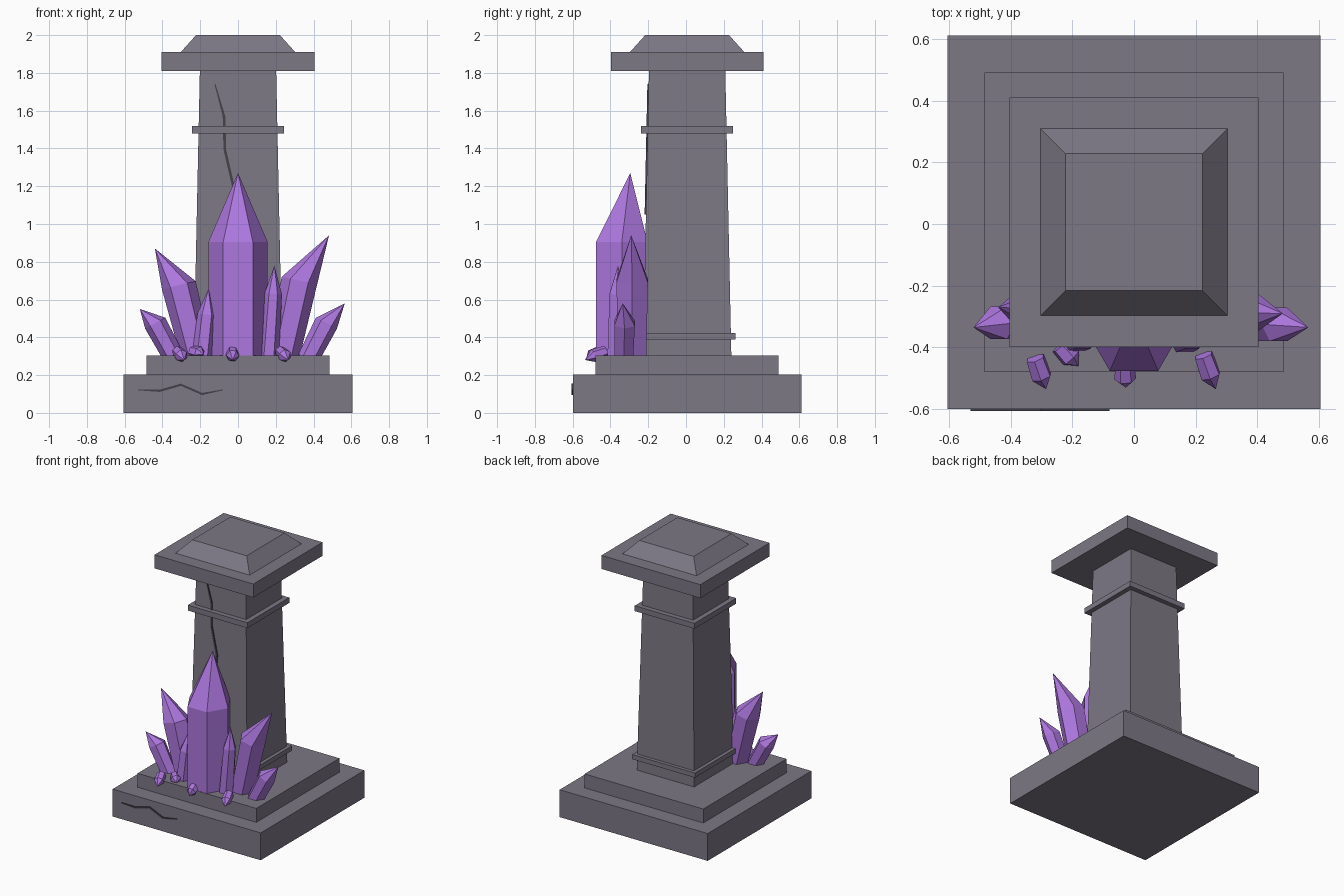
import bpy, bmesh
from math import cos, sin, pi
from mathutils import Vector

if "Cube" in bpy.data.objects:
    bpy.data.objects.remove(bpy.data.objects["Cube"])

CY = 0.006  # stone centre line in y


def material(name, rgb):
    m = bpy.data.materials.new(name)
    m.diffuse_color = (*rgb, 1)
    m.use_nodes = True
    m.node_tree.nodes["Principled BSDF"].inputs["Base Color"].default_value = m.diffuse_color
    return m


STONE = material("grey stone", (0.205, 0.188, 0.235))
DARK = material("dark crack", (0.06, 0.055, 0.07))
PURPLE = material("purple crystal", (0.42, 0.185, 0.74))


def finish(bm, name, mat):
    bmesh.ops.recalc_face_normals(bm, faces=bm.faces)
    me = bpy.data.meshes.new(name)
    bm.to_mesh(me)
    bm.free()
    me.materials.append(mat)
    ob = bpy.data.objects.new(name, me)
    bpy.context.collection.objects.link(ob)
    return ob


def bridge(bm, a, b):
    n = len(a)
    for i in range(n):
        bm.faces.new((a[i], a[(i + 1) % n], b[(i + 1) % n], b[i]))


def block(name, z0, z1, half0, half1=None):
    """Square block, tapered when half1 is given."""
    bm = bmesh.new()
    rings = []
    for z, h in ((z0, half0), (z1, half1 or half0)):
        rings.append([bm.verts.new((sx * h, CY + sy * h, z))
                      for sx, sy in ((-1, -1), (1, -1), (1, 1), (-1, 1))])
        bm.faces.new(rings[-1])
    bridge(bm, *rings)
    finish(bm, name, STONE)


def crystal(name, base, shoulder, tip, r, taper=0.9):
    """Six-sided prism from base to shoulder, closed by a leaning point."""
    base, shoulder = Vector(base), Vector(shoulder)
    rot = Vector((0, 0, 1)).rotation_difference(shoulder - base)
    bm = bmesh.new()
    rings = []
    for c, rad in ((base, r * taper), (shoulder, r)):
        rings.append([bm.verts.new(c + rot @ Vector((rad * cos(i * pi / 3), rad * sin(i * pi / 3), 0)))
                      for i in range(6)])
    bridge(bm, *rings)
    bm.faces.new(rings[0])
    top = bm.verts.new(tip)
    for i in range(6):
        bm.faces.new((rings[1][i], rings[1][(i + 1) % 6], top))
    finish(bm, name, PURPLE)


def crack(name, points, face_y, side):
    """Thin zigzag plate lying on a front face; side is the half-width offset (x, z)."""
    bm = bmesh.new()
    rings = []
    for i, (x, z) in enumerate(points):
        k = 0.4 if i in (0, len(points) - 1) else 1
        dx, dz = side[0] * k, side[1] * k
        y = face_y(z)
        rings.append([bm.verts.new((x + s * dx, y + d, z + s * dz))
                      for s, d in ((-1, 0.002), (-1, -0.007), (1, -0.007), (1, 0.002))])
    for a, b in zip(rings, rings[1:]):
        bridge(bm, a, b)
    bm.faces.new(rings[0])
    bm.faces.new(rings[-1])
    finish(bm, name, DARK)


# Stone pillar
block("base_slab", 0, 0.202, 0.605)
block("base_step", 0.202, 0.305, 0.485)
block("shaft", 0.305, 1.81, 0.234, 0.202)
block("lower_band", 0.388, 0.423, 0.257)
block("upper_band", 1.48, 1.52, 0.244)
block("cap_slab", 1.81, 1.91, 0.404)
block("cap_bevel", 1.91, 2.0, 0.303, 0.222)

# Cracks on the base and the shaft
crack("base_crack", [(-0.53, 0.122), (-0.414, 0.117), (-0.302, 0.149), (-0.19, 0.1), (-0.08, 0.122)],
      lambda z: CY - 0.605, (0, 0.006))
crack("shaft_crack", [(-0.122, 1.74), (-0.074, 1.57), (-0.07, 1.395), (-0.025, 1.2), (-0.03, 1.05)],
      lambda z: CY - 0.202 - 0.032 * (1.81 - z) / 1.505, (0.007, 0))

# Large crystals
crystal("centre_crystal", (0, -0.34, 0.29), (0, -0.34, 0.905), (0, -0.295, 1.27), 0.157, 1.0)
crystal("right_crystal", (0.235, -0.285, 0.285), (0.325, -0.285, 0.7), (0.482, -0.29, 0.94), 0.096)
crystal("left_crystal", (-0.215, -0.285, 0.285), (-0.313, -0.28, 0.675), (-0.44, -0.27, 0.87), 0.092)

# Small crystals
crystal("outer_right_crystal", (0.37, -0.33, 0.285), (0.468, -0.325, 0.475), (0.565, -0.335, 0.58), 0.063)
crystal("outer_left_crystal", (-0.335, -0.32, 0.285), (-0.438, -0.32, 0.475), (-0.52, -0.335, 0.55), 0.061)
crystal("inner_right_crystal", (0.163, -0.37, 0.29), (0.187, -0.365, 0.63), (0.192, -0.36, 0.78), 0.046, 1.15)
crystal("inner_left_crystal", (-0.19, -0.365, 0.29), (-0.165, -0.36, 0.52), (-0.157, -0.35, 0.655), 0.05, 1.1)

# Fallen shards on the step edge
for i, (x, y, lean, length) in enumerate(((-0.32, -0.435, 0.035, 0.1), (0.225, -0.425, 0.04, 0.11),
                                          (-0.03, -0.46, 0.003, 0.07), (-0.24, -0.395, 0.06, 0.065))):
    drop = 0.015 if i == 3 else 0.045
    crystal(f"shard_{i + 1}", (x, y, 0.325), (x + lean * 0.6, y - length * 0.6, 0.325 - drop * 0.5),
            (x + lean, y - length, 0.325 - drop), 0.035)
